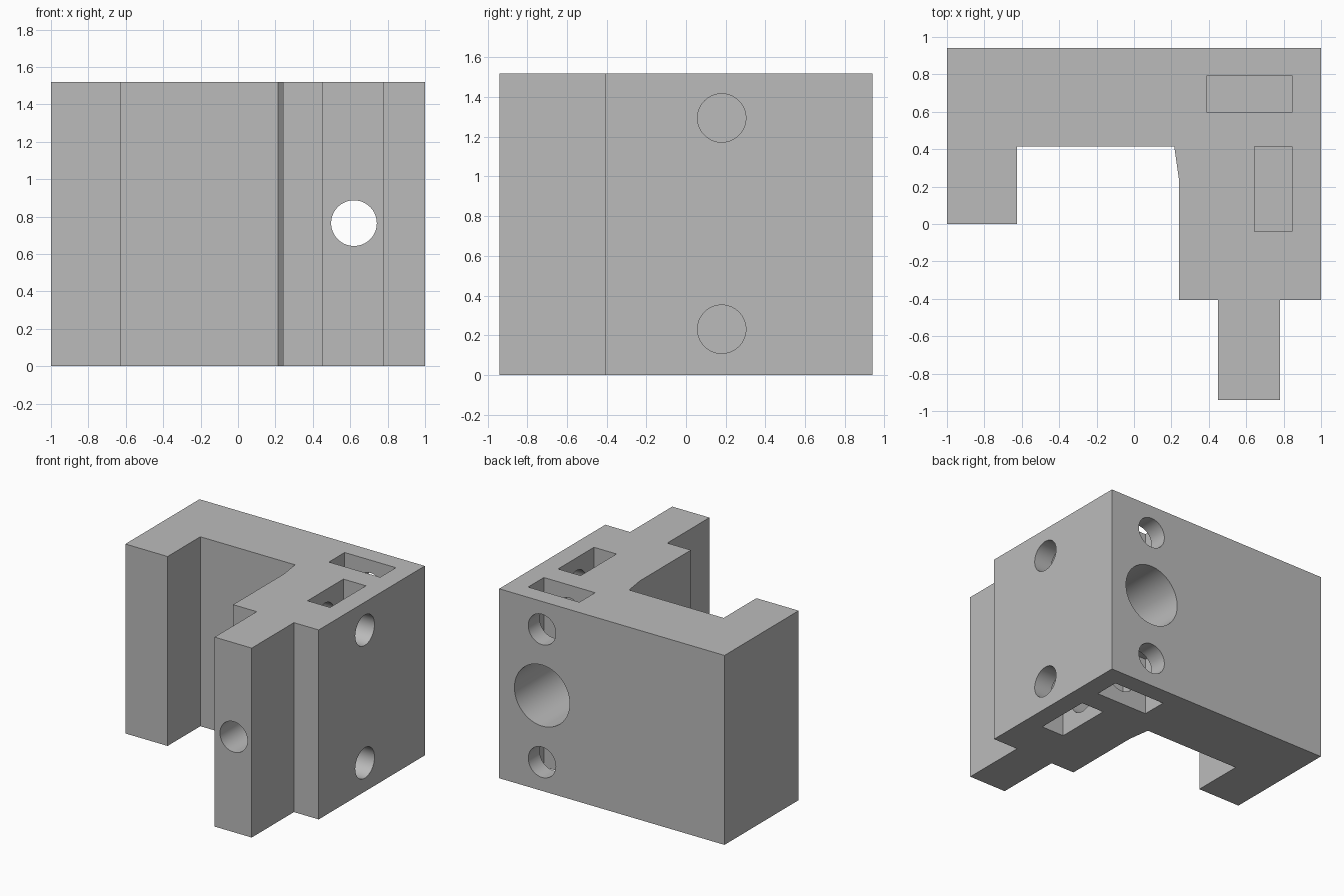
import bpy, bmesh
from math import radians
from mathutils import Matrix, Vector

cube = bpy.data.objects.get("Cube")
if cube:
    bpy.data.objects.remove(cube, do_unlink=True)

HEIGHT = 1.52
MID = HEIGHT / 2 + 0.005
HOLE_X, HOLE_Y = 0.62, 0.18      # axes of the bolt holes
BOLT_R, BORE_R = 0.122, 0.245
POCKET_DEPTH = 0.46

grey = bpy.data.materials.new("plain grey")
grey.use_nodes = True
colour = (0.5, 0.5, 0.5, 1)
grey.diffuse_color = colour
grey.node_tree.nodes["Principled BSDF"].inputs["Base Color"].default_value = colour


def make_object(name, bm):
    bmesh.ops.recalc_face_normals(bm, faces=bm.faces)
    mesh = bpy.data.meshes.new(name)
    bm.to_mesh(mesh)
    bm.free()
    mesh.materials.append(grey)
    obj = bpy.data.objects.new(name, mesh)
    bpy.context.collection.objects.link(obj)
    return obj


def cut(body, bm):
    """Subtract a shape from the body and discard the cutter."""
    cutter = make_object("cutter", bm)
    cutter.hide_render = True
    mod = body.modifiers.new("cut", 'BOOLEAN')
    mod.operation, mod.solver, mod.object = 'DIFFERENCE', 'EXACT', cutter
    bpy.context.view_layer.objects.active = body
    bpy.ops.object.modifier_apply(modifier=mod.name)
    bpy.data.objects.remove(cutter, do_unlink=True)


def drill(body, start, end, radius):
    """Round hole between two points."""
    a, b = Vector(start), Vector(end)
    turn = (b - a).to_track_quat('Z', 'Y').to_matrix().to_4x4()
    bm = bmesh.new()
    bmesh.ops.create_cone(bm, cap_ends=True, segments=64, radius1=radius, radius2=radius,
                          depth=(b - a).length,
                          matrix=Matrix.Translation((a + b) / 2) @ turn)
    cut(body, bm)


def slot(body, low, high):
    """Rectangular pocket between two corners."""
    a, b = Vector(low), Vector(high)
    bm = bmesh.new()
    bmesh.ops.create_cube(bm, size=1, matrix=Matrix.Translation((a + b) / 2)
                          @ Matrix.Diagonal((*(b - a), 1)))
    cut(body, bm)


# Bracket body: plan outline extruded upwards
outline = [(-1, 0.94), (-1, 0), (-0.625, 0), (-0.625, 0.415), (0.215, 0.415),
           (0.24, 0.24), (0.24, -0.405), (0.45, -0.405), (0.45, -0.94),
           (0.78, -0.94), (0.78, -0.405), (1, -0.405), (1, 0.94)]
bm = bmesh.new()
base = bm.faces.new([bm.verts.new((x, y, 0)) for x, y in outline])
top = bmesh.ops.extrude_face_region(bm, geom=[base])["geom"]
bmesh.ops.translate(bm, vec=(0, 0, HEIGHT),
                    verts=[v for v in top if isinstance(v, bmesh.types.BMVert)])
body = make_object("clamp_bracket", bm)

# Long bolt hole with a wide counterbore from the back
drill(body, (HOLE_X, 1.1, MID), (HOLE_X, 0, MID), BORE_R)
drill(body, (HOLE_X, 0.2, MID), (HOLE_X, -1.1, MID), BOLT_R)

# Nut pockets and blind bolt holes, at the top and at the bottom
for z, low, high in ((0.23, -0.1, POCKET_DEPTH),
                     (1.295, HEIGHT - POCKET_DEPTH, HEIGHT + 0.1)):
    slot(body, (0.39, 0.595, low), (0.845, 0.795, high))
    slot(body, (0.645, -0.04, low), (0.845, 0.415, high))
    drill(body, (HOLE_X, 1.1, z), (HOLE_X, 0.47, z), BOLT_R)
    drill(body, (1.1, HOLE_Y, z), (0.48, HOLE_Y, z), BOLT_R)

# Smooth hole walls, crisp edges
bpy.ops.object.select_all(action='DESELECT')
body.select_set(True)
bpy.context.view_layer.objects.active = body
bpy.ops.object.shade_smooth_by_angle(angle=radians(8))
